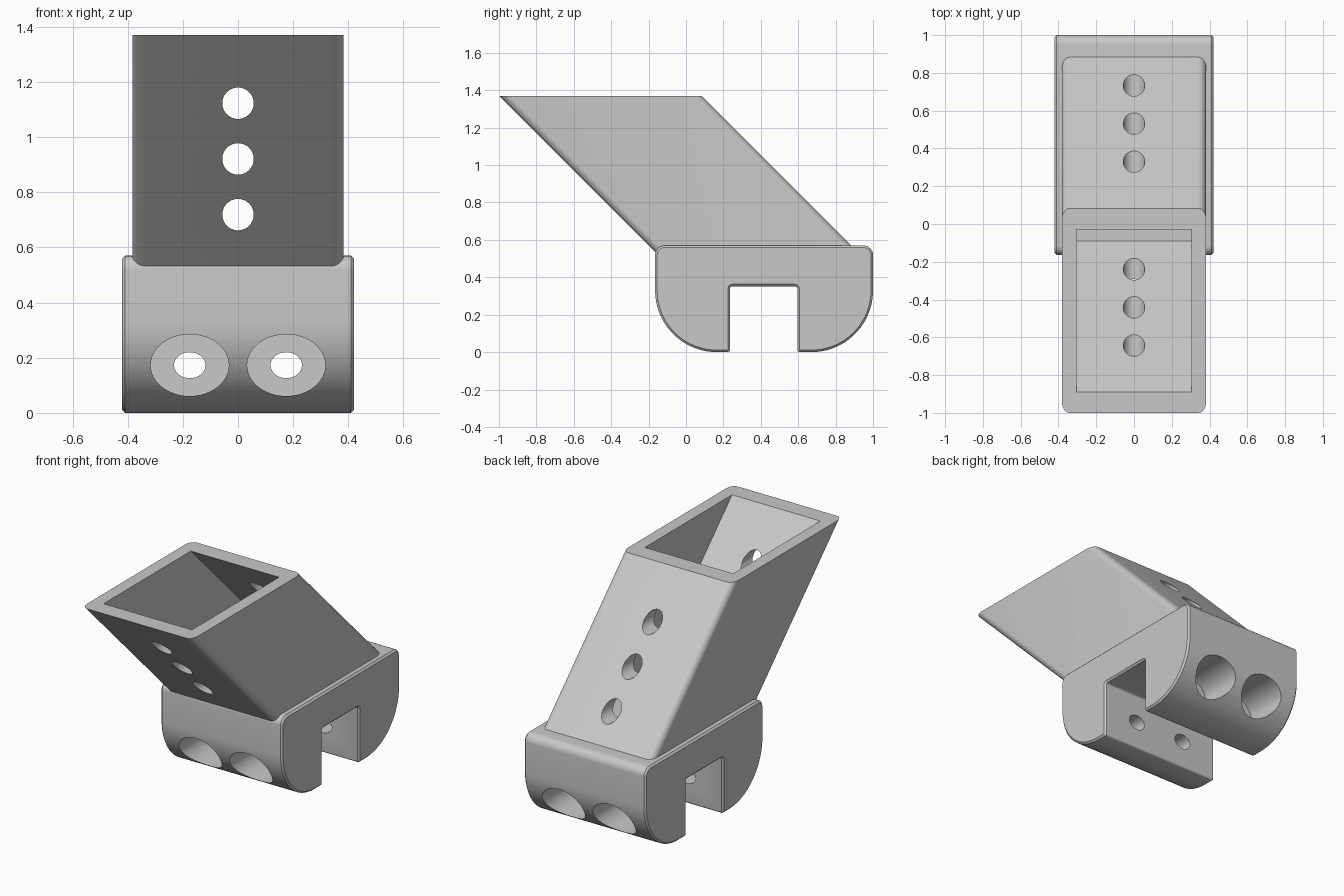
import bpy, bmesh, math
from mathutils import Vector

cube = bpy.data.objects.get("Cube")
if cube:
    bpy.data.objects.remove(cube)

grey = bpy.data.materials.new("plain grey")
grey.use_nodes = True
grey.diffuse_color = (0.58, 0.58, 0.58, 1)
grey.node_tree.nodes["Principled BSDF"].inputs["Base Color"].default_value = grey.diffuse_color


def rounded(corners):
    """Outline with a fillet at each right-angled corner (u, v, radius, steps)."""
    out = []
    for i, (u, v, r, steps) in enumerate(corners):
        p = Vector((u, v))
        if not r:
            out.append(p)
            continue
        a = (Vector(corners[i - 1][:2]) - p).normalized()
        b = (Vector(corners[(i + 1) % len(corners)][:2]) - p).normalized()
        for k in range(steps + 1):
            t = k / steps * math.pi / 2
            out.append(p + r * (a + b) - r * (math.cos(t) * b + math.sin(t) * a))
    return out


def prism(name, points, sweep, rim=0):
    """Sweep a closed outline along a vector; rim chamfers both end outlines."""
    bm = bmesh.new()
    sweep = Vector(sweep)
    low = [bm.verts.new(p) for p in points]
    high = [bm.verts.new(Vector(p) + sweep) for p in points]
    ends = [bm.faces.new(low), bm.faces.new(high)]
    for i in range(len(low)):
        bm.faces.new((low[i - 1], low[i], high[i], high[i - 1]))
    bmesh.ops.recalc_face_normals(bm, faces=bm.faces)
    if rim:
        edges = list({e for f in ends for e in f.edges})
        bmesh.ops.bevel(bm, geom=edges, offset=rim, segments=1, affect="EDGES")
    mesh = bpy.data.meshes.new(name)
    bm.to_mesh(mesh)
    bm.free()
    mesh.materials.append(grey)
    ob = bpy.data.objects.new(name, mesh)
    bpy.context.collection.objects.link(ob)
    return ob


def combine(target, other, operation):
    mod = target.modifiers.new(operation.lower(), "BOOLEAN")
    mod.operation, mod.solver, mod.object = operation, "EXACT", other
    bpy.context.view_layer.objects.active = target
    bpy.ops.object.modifier_apply(modifier=mod.name)
    bpy.data.objects.remove(other)


def bore(x, z, rx, rz, y0, y1):
    ring = [(x + rx * math.cos(t), y0, z + rz * math.sin(t))
            for t in (k * math.tau / 48 for k in range(48))]
    combine(bracket, prism("bore_cutter", ring, (0, y1 - y0, 0)), "DIFFERENCE")


def leaning_box(name, half_x, front, back, top, bottom, radius):
    """Box leaning 45 degrees forward, with its ends cut level."""
    s = math.sqrt(2)
    outline = rounded([(-half_x, front / s, radius, 8), (half_x, front / s, radius, 8),
                       (half_x, back / s, radius, 8), (-half_x, back / s, radius, 8)])
    drop = top - bottom
    return prism(name, [(x, y * s, top) for x, y in outline], (0, drop, -drop))


# Slotted clamp base
E = 0.013
profile = rounded([
    (-0.165, 0, 0.33, 24), (0.235, 0, E, 4), (0.235, 0.352, E, 4), (0.595, 0.352, E, 4),
    (0.595, 0, E, 4), (1, 0, 0.33, 24), (1, 0.57, 0.05, 8), (-0.165, 0.57, 0.05, 8)])
bracket = prism("socket_bracket", [(-0.42, y, z) for y, z in profile], (0.84, 0, 0), rim=0.011)

# Leaning rectangular socket, hollow down to the base
combine(bracket, leaning_box("socket", 0.382, -1, 0.083, 1.37, 0.5, 0.042), "UNION")
combine(bracket, leaning_box("cavity_cutter", 0.305, -0.95, -0.09, 1.43, 0.571, 0), "DIFFERENCE")

# Pin holes through both sloping socket walls
for z in (0.719, 0.921, 1.123):
    bore(0, z, 0.057, 0.057, -1.5, 1.5)

# Oval clamp holes with counterbores on both outer faces
for x in (-0.175, 0.175):
    bore(x, 0.173, 0.057, 0.047, -0.5, 1.5)
    bore(x, 0.173, 0.142, 0.112, -0.5, 0.135)
    bore(x, 0.173, 0.142, 0.112, 0.695, 1.5)

bpy.ops.object.select_all(action="DESELECT")
bracket.select_set(True)
bpy.context.view_layer.objects.active = bracket
bpy.ops.object.shade_smooth_by_angle(angle=math.radians(30))
